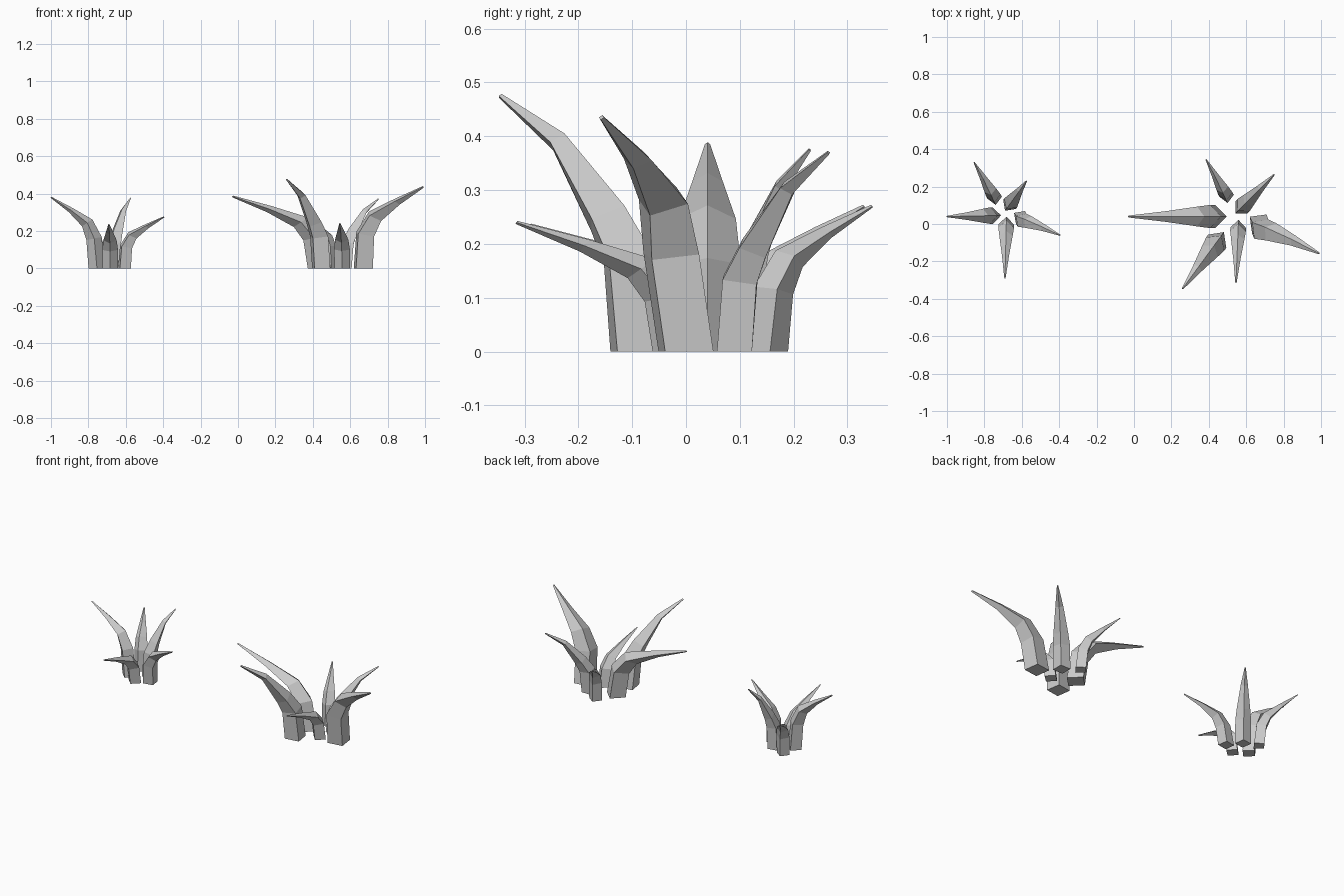
import bpy
import bmesh
import math
from mathutils import Vector

cube = bpy.data.objects.get("Cube")
if cube:
    bpy.data.objects.remove(cube, do_unlink=True)

grey = bpy.data.materials.new("plain_grey")
grey.use_nodes = True
colour = (0.6, 0.6, 0.6, 1)
grey.diffuse_color = colour
grey.node_tree.nodes["Principled BSDF"].inputs["Base Color"].default_value = colour


def blade(name, root, tip, half, twist=0, bend=(0.42, 0.64), sway=0):
    """Four-sided tapering blade with a ridge along its inner side."""
    # Rings up the blade: reach, height, width, depth, tilt, sideways shift
    rings = [(0, 0, 1, 1, 0, 0), (0.06, bend[0], 1, 0.95, 12, sway),
             (0.21, bend[1], 0.85, 0.75, 33, sway / 2),
             (0.57, 0.82, 0.46, 0.34, 50, 0), (1, 1, 0.08, 0.08, 55, 0)]
    root, tip = Vector((*root, 0)), Vector(tip)
    out = Vector((tip.x - root.x, tip.y - root.y, 0))
    radial = out.normalized()
    side = Vector((-radial.y, radial.x, 0))
    bm = bmesh.new()
    loops = []
    for reach, rise, width, thick, tilt, shift in rings:
        centre = root + out * reach + side * shift
        centre.z = tip.z * rise
        t = math.radians(tilt)
        depth = radial * math.cos(t) - Vector((0, 0, math.sin(t)))
        turn = math.radians(twist) * (1 - reach)
        loop = []
        for k in range(4):
            a = k * math.pi / 2 + turn
            offset = depth * math.cos(a) * thick + side * math.sin(a) * width
            loop.append(bm.verts.new(centre + offset * half))
        loops.append(loop)
    for low, high in zip(loops, loops[1:]):
        for k in range(4):
            n = (k + 1) % 4
            bm.faces.new((low[k], low[n], high[n], high[k]))
    bm.faces.new(loops[0][::-1])
    bm.faces.new(loops[-1])
    bmesh.ops.recalc_face_normals(bm, faces=bm.faces)
    mesh = bpy.data.meshes.new(name)
    bm.to_mesh(mesh)
    bm.free()
    mesh.materials.append(grey)
    bpy.context.collection.objects.link(bpy.data.objects.new(name, mesh))


LOW = (0.36, 0.52)  # blades that start leaning lower down

# Large tuft
blade("large_tuft_right_blade", (0.435, 0.04), (-0.03, 0.04, 0.385), 0.062)
blade("large_tuft_front_right_blade", (0.445, -0.092), (0.26, -0.345, 0.475), 0.06, 0, LOW)
blade("large_tuft_front_blade", (0.557, -0.02), (0.545, -0.315, 0.24), 0.042)
blade("large_tuft_left_blade", (0.67, 0), (0.99, -0.157, 0.435), 0.064, -11, sway=-0.02)
blade("large_tuft_back_left_blade", (0.575, 0.09), (0.75, 0.265, 0.37), 0.046, 0, LOW)
blade("large_tuft_back_right_blade", (0.495, 0.151), (0.385, 0.345, 0.27), 0.039, -22)

# Small tuft
blade("small_tuft_right_blade", (-0.755, 0.045), (-1, 0.04, 0.38), 0.044)
blade("small_tuft_front_blade", (-0.683, -0.003), (-0.69, -0.29, 0.235), 0.042)
blade("small_tuft_left_blade", (-0.607, 0.035), (-0.395, -0.06, 0.275), 0.042, -11, sway=-0.01)
blade("small_tuft_back_left_blade", (-0.665, 0.105), (-0.575, 0.23, 0.375), 0.042, 0, LOW)
blade("small_tuft_back_right_blade", (-0.745, 0.141), (-0.855, 0.33, 0.27), 0.039, -22)
